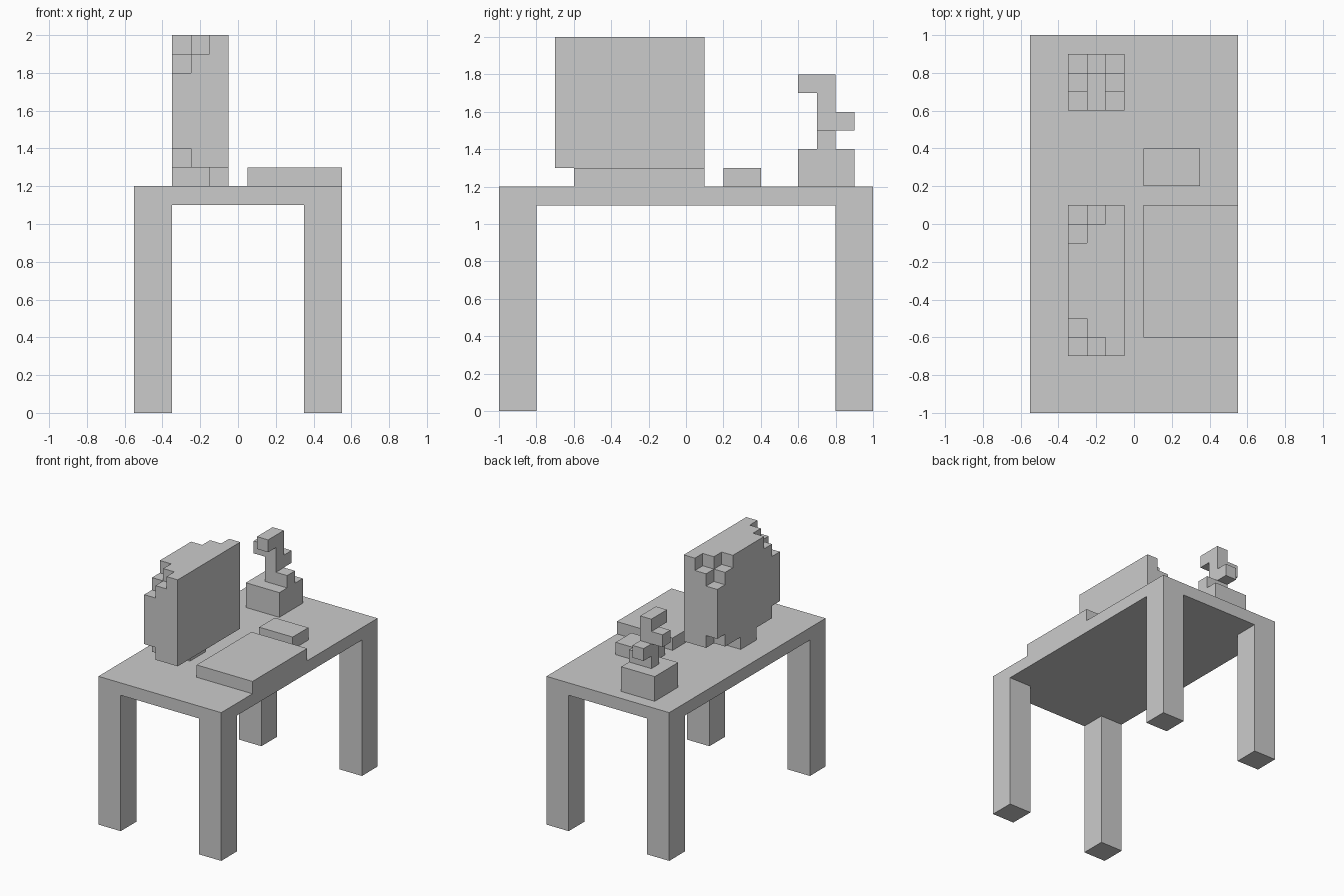
import bpy, bmesh
from itertools import product

if "Cube" in bpy.data.objects:
    bpy.data.objects.remove(bpy.data.objects["Cube"])

U = 0.1                      # block size
OFFSET = (-0.55, -1.0, 0.0)  # world position of grid corner


def cells(box):
    """All unit cells in a box given as (x0, x1, y0, y1, z0, z1)."""
    x0, x1, y0, y1, z0, z1 = box
    return set(product(range(x0, x1), range(y0, y1), range(z0, z1)))


def block_part(name, boxes, cuts=()):
    """Union of boxes minus cuts, as one clean outer skin."""
    solid = set().union(*map(cells, boxes))
    for c in cuts:
        solid -= cells(c)
    bm = bmesh.new()
    verts = {}

    def vert(p):
        if p not in verts:
            verts[p] = bm.verts.new([o + U * c for o, c in zip(OFFSET, p)])
        return verts[p]

    for cell in solid:
        for axis, side in product(range(3), (0, 1)):
            near = list(cell)
            near[axis] += 2 * side - 1
            if tuple(near) in solid:
                continue
            quad = []
            for a, b in ((0, 0), (1, 0), (1, 1), (0, 1)):
                p = list(cell)
                p[axis] += side
                p[(axis + 1) % 3] += a
                p[(axis + 2) % 3] += b
                quad.append(vert(tuple(p)))
            bm.faces.new(quad if side else quad[::-1])
    # merge coplanar squares into large flat faces
    bmesh.ops.dissolve_limit(bm, angle_limit=0.01, verts=bm.verts[:], edges=bm.edges[:])
    mesh = bpy.data.meshes.new(name)
    bm.to_mesh(mesh)
    bm.free()
    obj = bpy.data.objects.new(name, mesh)
    bpy.context.collection.objects.link(obj)
    return obj


# desk: top slab and four square legs
legs = [(x, x + 2, y, y + 2, 0, 11) for x in (0, 9) for y in (0, 18)]
block_part("desk", [(0, 11, 0, 20, 11, 12)] + legs)

# monitor: thick slab, rear corners stepped away at both ends
cuts = []
for depth, width, z0, z1 in ((2, 1, 19, 20), (1, 2, 19, 20), (1, 1, 18, 20), (1, 1, 13, 14)):
    cuts.append((2, 2 + depth, 3, 3 + width, z0, z1))
    cuts.append((2, 2 + depth, 11 - width, 11, z0, z1))
block_part("monitor", [(2, 5, 3, 11, 13, 20), (2, 4, 6, 8, 12, 13)], cuts)

# keyboard and mouse
block_part("keyboard", [(6, 11, 4, 11, 12, 13)])
block_part("mouse", [(6, 9, 12, 14, 12, 13)])

# potted plant: pot, then stem with a top shoot and three side leaves
block_part("plant_pot", [(2, 5, 16, 19, 12, 14)])
block_part("plant", [
    (3, 4, 17, 18, 14, 18),
    (3, 4, 16, 17, 17, 18),
    (2, 3, 17, 18, 16, 17),
    (4, 5, 17, 18, 14, 15),
    (3, 4, 18, 19, 15, 16),
])
